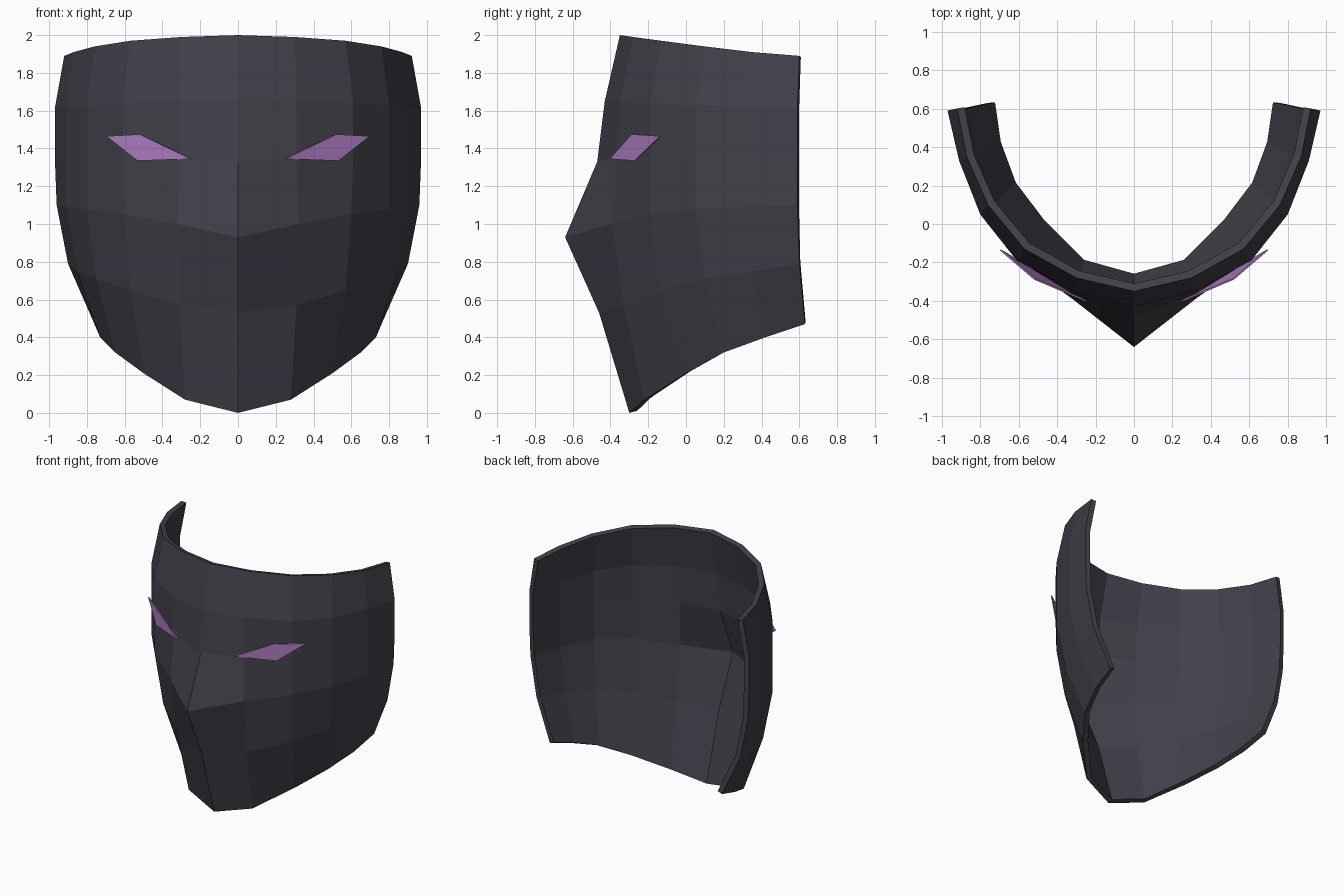
import bpy
import bmesh

default_cube = bpy.data.objects.get("Cube")
if default_cube:
    bpy.data.objects.remove(default_cube, do_unlink=True)


def make_material(name, colour):
    material = bpy.data.materials.new(name)
    material.use_nodes = True
    material.diffuse_color = colour
    shader = material.node_tree.nodes["Principled BSDF"]
    shader.inputs["Base Color"].default_value = colour
    shader.inputs["Roughness"].default_value = 0.8
    return material


def make_object(name, mesh_builder, material):
    mesh = bpy.data.meshes.new(name)
    mesh_builder.to_mesh(mesh)
    mesh_builder.free()
    mesh.materials.append(material)
    created = bpy.data.objects.new(name, mesh)
    bpy.context.scene.collection.objects.link(created)
    return created


def add_mirror(target):
    modifier = target.modifiers.new("Mirror", 'MIRROR')
    modifier.use_axis[0] = True
    modifier.use_clip = True
    modifier.merge_threshold = 0.001


def add_thickness(target, thickness, offset):
    modifier = target.modifiers.new("Thickness", 'SOLIDIFY')
    modifier.thickness = thickness
    modifier.offset = offset
    modifier.use_even_offset = True


charcoal = make_material("charcoal", (0.052, 0.052, 0.068, 1))
purple = make_material("soft purple", (0.45, 0.22, 0.57, 1))

# Half profiles of the face, each running from the centre line to the side edge
brow_top = [(0, -.35, 2), (.3, -.28, 1.99), (.57, -.13, 1.97),
            (.76, .1, 1.94), (.87, .35, 1.91), (.92, .6, 1.89)]
forehead = [(0, -.43, 1.65), (.31, -.35, 1.65), (.61, -.19, 1.64),
            (.8, .05, 1.63), (.91, .33, 1.62), (.97, .59, 1.61)]
eye_line = [(0, -.47, 1.33), (.31, -.37, 1.35), (.61, -.19, 1.36),
            (.8, .05, 1.36), (.91, .33, 1.36), (.97, .59, 1.36)]
nose_tip = [(0, -.64, .93), (.32, -.39, 1), (.6, -.19, 1.05),
            (.8, .05, 1.08), (.91, .33, 1.09), (.96, .59, 1.1)]
mouth = [(0, -.46, .53), (.31, -.33, .57), (.57, -.13, .65),
         (.75, .1, .71), (.85, .35, .75), (.9, .6, .79)]
chin = [(0, -.3, 0), (.28, -.22, .07), (.5, 0, .21),
        (.65, .2, .32), (.73, .42, .4), (.76, .63, .47)]

# Mask shell: loft the profiles, mirror, then thicken inward
bm = bmesh.new()
rows = [[bm.verts.new(point) for point in profile]
        for profile in (brow_top, forehead, eye_line, nose_tip, mouth, chin)]
for upper, lower in zip(rows, rows[1:]):
    for i in range(len(upper) - 1):
        bm.faces.new((upper[i], lower[i], lower[i + 1], upper[i + 1]))
shell = make_object("mask_shell", bm, charcoal)
add_mirror(shell)
add_thickness(shell, 0.04, -1)

# Slanted eye plates, standing just proud of the face
bm = bmesh.new()
corners = [(.25, -.4, 1.345), (.53, -.27, 1.335),
           (.695, -.135, 1.465), (.52, -.285, 1.475)]
bm.faces.new([bm.verts.new(corner) for corner in corners])
eyes = make_object("eye_plates", bm, purple)
add_mirror(eyes)
add_thickness(eyes, 0.008, 0)
